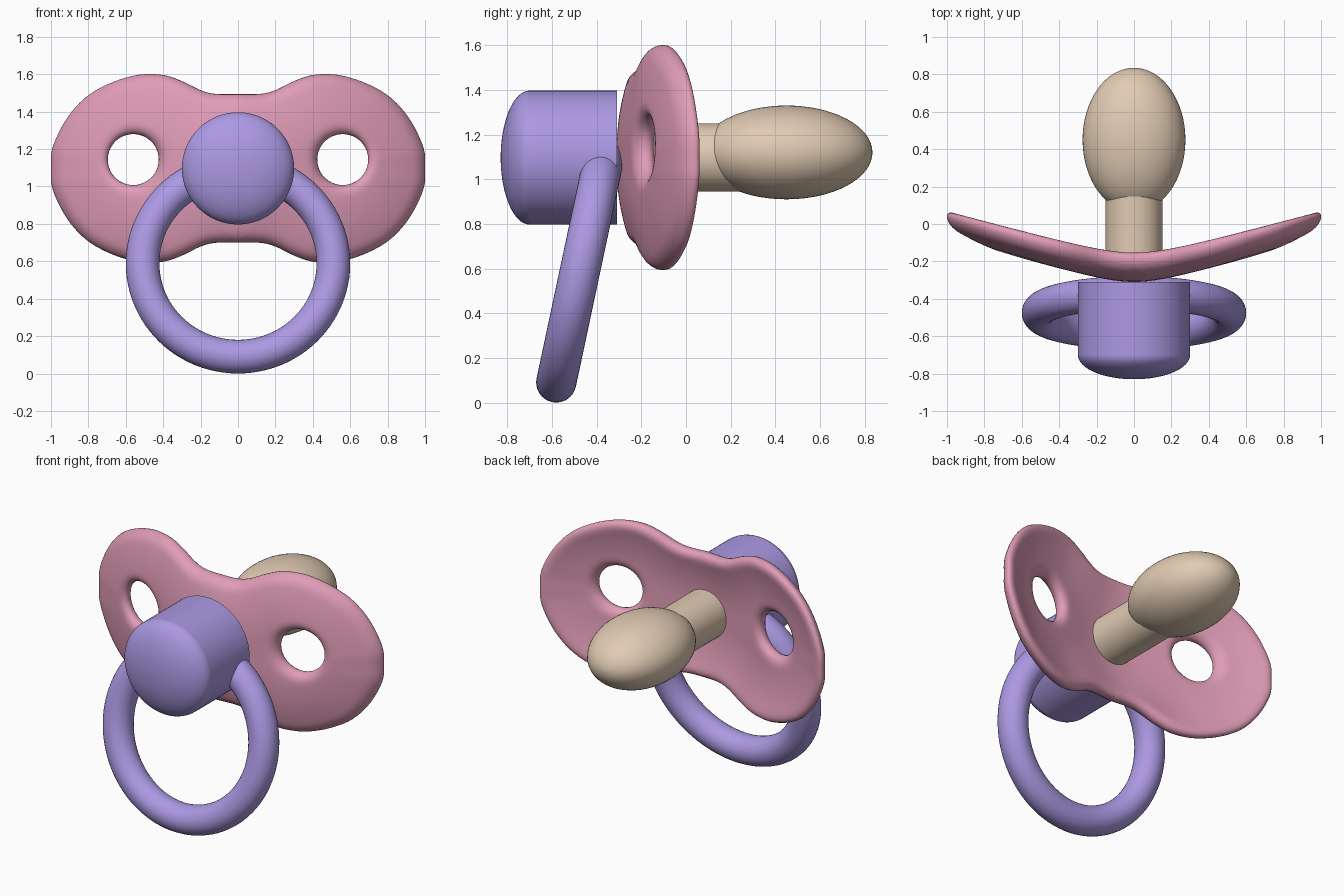
import bpy, bmesh, math
from mathutils import Vector, kdtree

if "Cube" in bpy.data.objects:
    bpy.data.objects.remove(bpy.data.objects["Cube"], do_unlink=True)


def material(name, rgb):
    m = bpy.data.materials.new(name)
    m.use_nodes = True
    m.diffuse_color = (*rgb, 1)
    m.node_tree.nodes["Principled BSDF"].inputs["Base Color"].default_value = (*rgb, 1)
    return m


pink = material("soft pink", (0.75, 0.335, 0.475))
purple = material("lavender", (0.41, 0.32, 0.77))
tan = material("warm beige", (0.75, 0.595, 0.45))


def finish(name, mat, angle=40):
    ob = bpy.context.object
    ob.name = ob.data.name = name
    ob.data.materials.append(mat)
    bpy.ops.object.shade_smooth_by_angle(angle=math.radians(angle))
    return ob


def rod(name, mat, radius, y0, y1, z):
    bpy.ops.mesh.primitive_cylinder_add(vertices=64, radius=radius, depth=y1 - y0,
                                        location=(0, (y0 + y1) / 2, z),
                                        rotation=(math.pi / 2, 0, 0))
    return finish(name, mat)


def ellipsoid(name, mat, size, y, z):
    # Poles lie along y
    bpy.ops.mesh.primitive_uv_sphere_add(segments=64, ring_count=32, radius=1,
                                         location=(0, y, z), rotation=(math.pi / 2, 0, 0))
    bpy.context.object.scale = size
    return finish(name, mat)


def smooth_path(points, steps):
    # Catmull-Rom curve through the points
    p = [points[0]] + points + [points[-1]]
    out = []
    for a, b, c, d in zip(p, p[1:], p[2:], p[3:]):
        for i in range(steps):
            t = i / steps
            out.append(0.5 * (2 * b + (c - a) * t + (2 * a - 5 * b + 4 * c - d) * t * t
                              + (3 * b - a - 3 * c + d) * t ** 3))
    return out + [points[-1]]


# Shield: half outline as (x, height from middle), mirrored below
MID = 1.097
upper = [Vector(p) for p in [(0, .397), (.12, .398), (.2, .418), (.29, .462), (.38, .495),
                             (.47, .504), (.57, .493), (.7, .448), (.82, .375),
                             (.92, .26), (.992, .11), (1, 0)]]
lower = [Vector((p.x, -p.y)) for p in reversed(upper[:-1])]
fine = smooth_path(upper + lower, 12)
tree = kdtree.KDTree(len(fine))
for i, p in enumerate(fine):
    tree.insert((p.x, p.y, 0), i)
tree.balance()

waist, n = upper[0].y, 24
seam = [Vector((0, -waist * math.cos(math.pi * i / n))) for i in range(1, n)]
border = fine[::3] + seam

HOLE, HOLE_R, ROUND, ROWS = Vector((.56, .047)), .136, .06, 20


def shield_point(p, side, face):
    # Thin shell swept back to the tips, with a rolled-back rounded rim
    rim = tree.find((p.x, p.y, 0))[2]
    edge = min(rim, (p - HOLE).length - HOLE_R)
    k = min(max(edge / ROUND, 0), 1)
    half = (.055 - .01 * p.x) * math.sqrt(max(0, 1 - (1 - k) ** 2))
    sweep = -.255 + .28 * (math.hypot(p.x, .2) - .2)
    roll = .065 * (1 - min(rim / .35, 1)) ** 2
    return (side * p.x, sweep + roll + face * half, MID + p.y)


bm = bmesh.new()
for side in (-1, 1):
    for face in (-1, 1):
        rows = []
        for r in range(ROWS + 1):
            s = (1 - math.cos(math.pi * r / ROWS)) / 2
            row = []
            for b in border:
                inner = HOLE + (b - HOLE).normalized() * HOLE_R
                row.append(bm.verts.new(shield_point(inner.lerp(b, s), side, face)))
            rows.append(row)
        for a, b in zip(rows, rows[1:]):
            for i in range(len(border)):
                j = (i + 1) % len(border)
                bm.faces.new((a[i], a[j], b[j], b[i]))
bmesh.ops.remove_doubles(bm, verts=bm.verts, dist=0.0002)
bmesh.ops.recalc_face_normals(bm, faces=bm.faces)
mesh = bpy.data.meshes.new("shield")
bm.to_mesh(mesh)
bm.free()
shield = bpy.data.objects.new("shield", mesh)
bpy.context.collection.objects.link(shield)
bpy.ops.object.select_all(action='DESELECT')
shield.select_set(True)
bpy.context.view_layer.objects.active = shield
finish("shield", pink, 80)

# Front button with domed cap
rod("button_body", purple, .3, -.7, -.31, MID)
ellipsoid("button_cap", purple, (.3, .3, .13), -.7, MID)

# Tilted pull ring passing through the button
bpy.ops.mesh.primitive_torus_add(major_radius=.51, minor_radius=.09, major_segments=96,
                                 minor_segments=32, location=(0, -.475, .589),
                                 rotation=(math.radians(90 - 12), 0, 0))
finish("pull_ring", purple)

# Nipple: neck and flattened bulb
rod("nipple_neck", tan, .153, -.26, .3, MID)
ellipsoid("nipple_bulb", tan, (.275, .21, .385), .45, 1.12)
